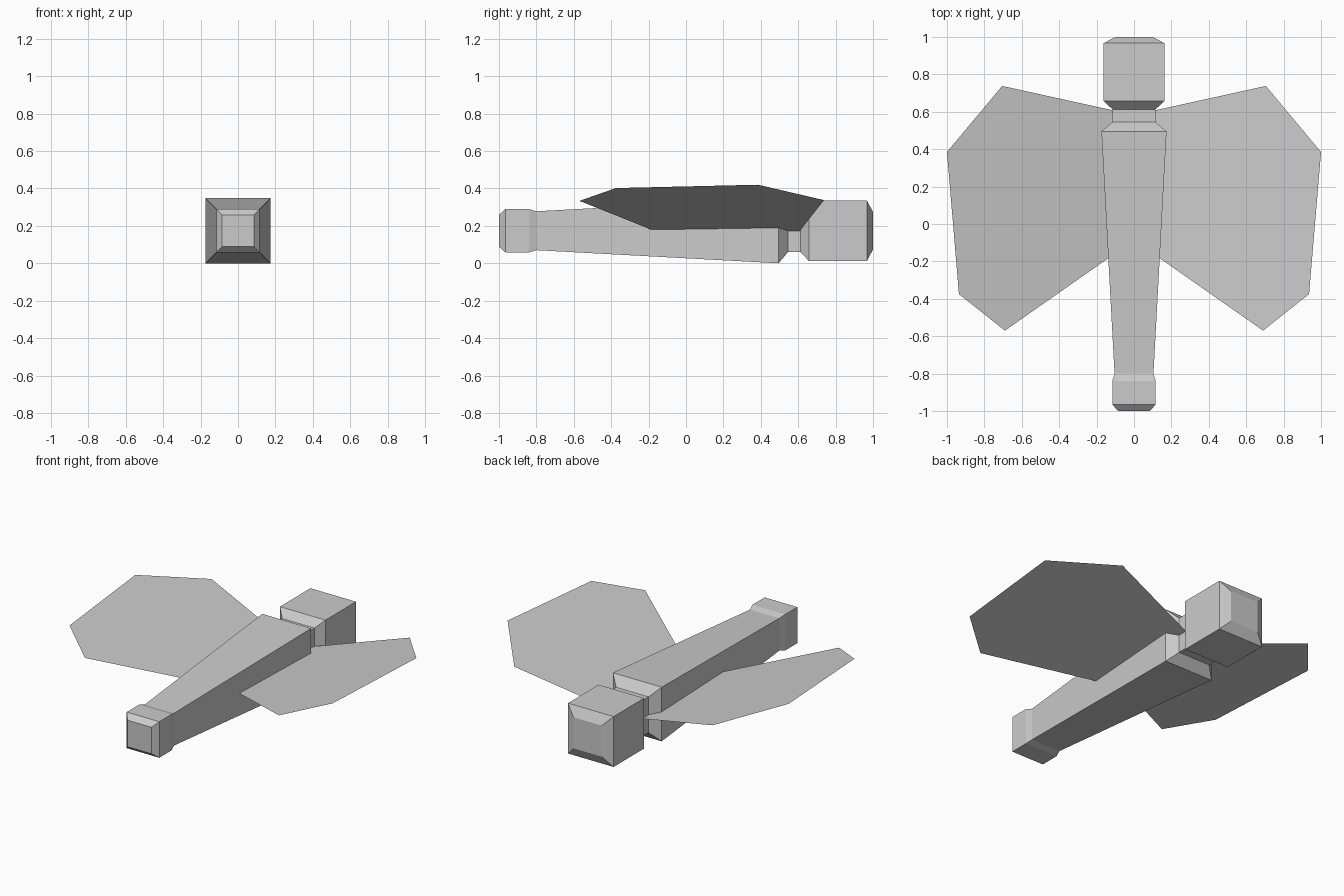
import bpy, bmesh

if "Cube" in bpy.data.objects:
    bpy.data.objects.remove(bpy.data.objects["Cube"])

CENTRE_Z = 0.174


def make_object(name, bm):
    mesh = bpy.data.meshes.new(name)
    bmesh.ops.recalc_face_normals(bm, faces=bm.faces)
    bm.to_mesh(mesh)
    bm.free()
    obj = bpy.data.objects.new(name, mesh)
    bpy.context.collection.objects.link(obj)
    return obj


def square_loft(name, sections):
    """Skin square rings given as (y, half width) and cap both ends."""
    bm = bmesh.new()
    rings = [[bm.verts.new((sx * h, y, CENTRE_Z + sz * h))
              for sx, sz in ((-1, -1), (1, -1), (1, 1), (-1, 1))]
             for y, h in sections]
    for a, b in zip(rings, rings[1:]):
        for i in range(4):
            j = (i + 1) % 4
            bm.faces.new((a[i], a[j], b[j], b[i]))
    bm.faces.new(rings[0])
    bm.faces.new(rings[-1])
    return make_object(name, bm)


# Tapered body: flared tail tip, long abdomen, narrow neck, blocky head
square_loft("body", [
    (-1.0, 0.085), (-0.965, 0.116), (-0.84, 0.116), (-0.80, 0.104),
    (0.495, 0.174), (0.545, 0.115), (0.613, 0.115),
    (0.657, 0.162), (0.967, 0.162), (1.0, 0.10)])

# Thin flat wings sloping upward, root tucked inside the body
outline = [(0.05, 0.594), (0.705, 0.738), (1.0, 0.385),
           (0.936, -0.375), (0.69, -0.57), (0.05, -0.122)]
bm = bmesh.new()
bm.faces.new([bm.verts.new((x, y, 0.18 + (x - 0.14) * 0.279)) for x, y in outline])
bmesh.ops.reverse_faces(bm, faces=bm.faces)
wings = make_object("wings", bm)
wings.modifiers.new("Mirror", 'MIRROR').use_mirror_merge = False
